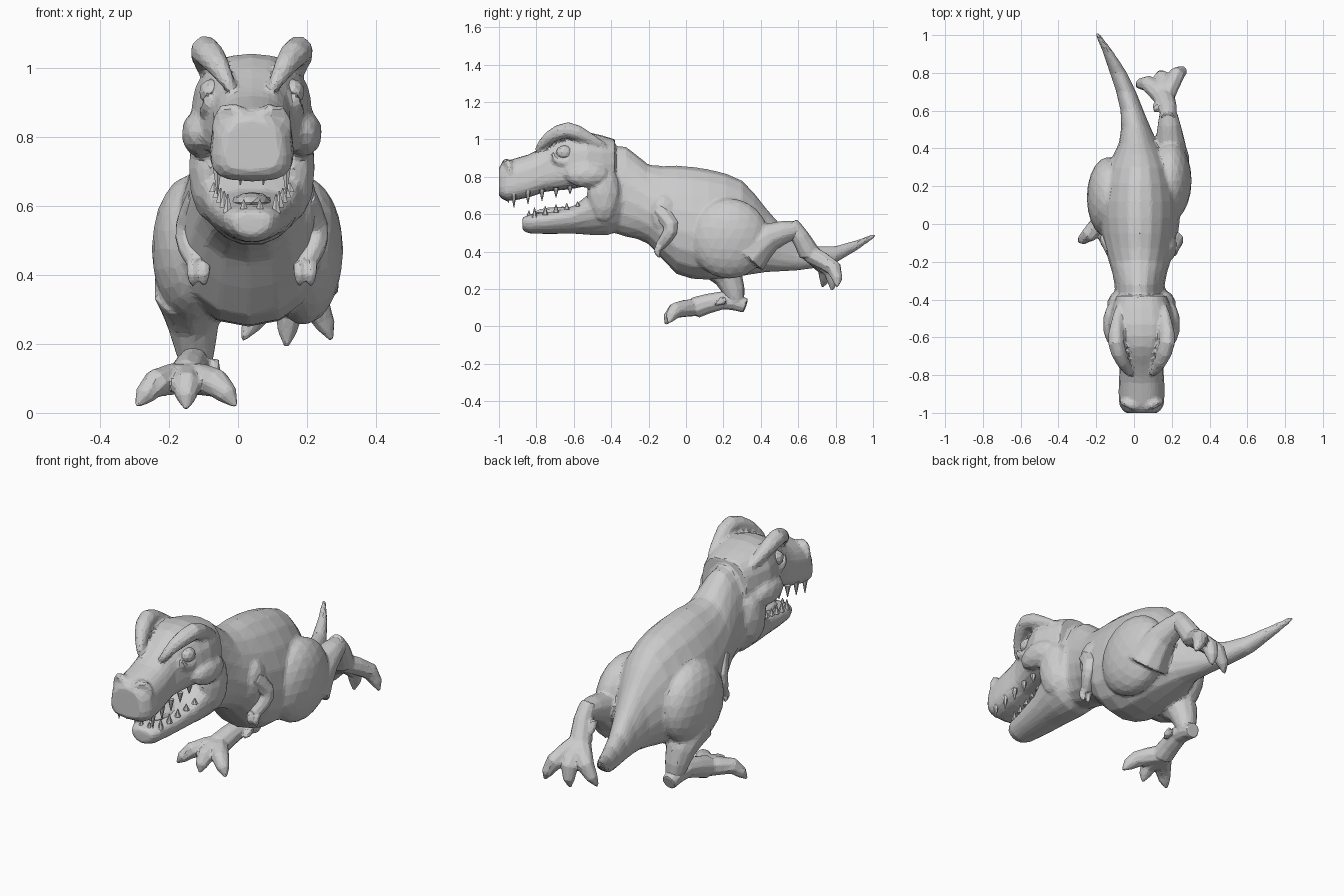
import bpy, bmesh, math
from mathutils import Vector, Matrix

cube = bpy.data.objects.get("Cube")
if cube:
    bpy.data.objects.remove(cube, do_unlink=True)

HEAD_X = 0.04
X_AXIS, Y_AXIS = Vector((1, 0, 0)), Vector((0, 1, 0))


def finish(name, bm):
    bmesh.ops.recalc_face_normals(bm, faces=bm.faces)
    mesh = bpy.data.meshes.new(name)
    bm.to_mesh(mesh)
    bm.free()
    obj = bpy.data.objects.new(name, mesh)
    bpy.context.collection.objects.link(obj)
    return obj


def fuse(name, parts, voxel, keep):
    """Melt overlapping parts into one skin with broad flat facets."""
    bm = bmesh.new()
    for part in parts:
        mesh = part.data
        bm.from_mesh(mesh)
        bpy.data.objects.remove(part, do_unlink=True)
        bpy.data.meshes.remove(mesh)
    obj = finish(name, bm)
    remesh = obj.modifiers.new("Skin", "REMESH")
    remesh.mode = "VOXEL"
    remesh.voxel_size = voxel
    soften = obj.modifiers.new("Soften", "SMOOTH")
    soften.iterations = 4
    facets = obj.modifiers.new("Facets", "DECIMATE")
    facets.ratio = keep


def spline(rows, steps=2):
    """Smooth curve through all rows, column by column."""
    rows = [Vector(row) for row in rows]
    last = len(rows) - 1
    result = []
    for i in range(last):
        before, start = rows[max(i - 1, 0)], rows[i]
        end, after = rows[i + 1], rows[min(i + 2, last)]
        for k in range(steps):
            t = k / steps
            leave, arrive = (end - before) / 2, (after - start) / 2
            bend = t * (1 - t)
            ease = t * t * (3 - 2 * t)
            result.append(start.lerp(end, ease) + leave * bend * (1 - t) - arrive * bend * t)
    return result + [rows[last]]


def loft(name, centres, widths, heights, sides, axis=None, power=1, pear=0):
    """Skin rounded rings; power squares them and pear narrows the top."""
    bm = bmesh.new()
    last = len(centres) - 1
    loops = []
    for i, centre in enumerate(centres):
        along = axis or (centres[min(i + 1, last)] - centres[max(i - 1, 0)]).normalized()
        side = (X_AXIS - along * along.x).normalized()
        up = side.cross(along)
        loop = []
        for k in range(sides):
            angle = math.tau * (k + 0.5) / sides
            c, s = math.cos(angle), math.sin(angle)
            u = math.copysign(abs(c) ** power, c) * (1 - pear * s)
            v = math.copysign(abs(s) ** power, s)
            loop.append(bm.verts.new(centre + side * u * widths[i] + up * v * heights[i]))
        loops.append(loop)
    for near, far in zip(loops, loops[1:]):
        for k in range(sides):
            n = (k + 1) % sides
            bm.faces.new((near[k], near[n], far[n], far[k]))
    bm.faces.new(loops[0])
    bm.faces.new(loops[-1])
    return finish(name, bm)


def hull(name, rows, middle, sides, power, pear):
    """Body of (y, top, bottom, half width) rows; middle gives x from y."""
    rows = spline(rows)
    centres = [Vector((middle(y), y, (top + bottom) / 2)) for y, top, bottom, w in rows]
    heights = [(top - bottom) / 2 for y, top, bottom, w in rows]
    return loft(name, centres, [row[3] for row in rows], heights, sides, Y_AXIS, power, pear)


def tube(name, points, radius, sides=8):
    centres = spline(points)
    radii = [radius(i / (len(centres) - 1)) for i in range(len(centres))]
    return loft(name, centres, radii, radii, sides)


# Thickness rules along a tube
def taper(start, end):
    return lambda t: start + (end - start) * t


def claw(size):
    return lambda t: size * (1.15 - t ** 3)


def spindle(size):
    return lambda t: size * (0.3 + 0.7 * math.sin(math.pi * t))


def ball(name, centre, size, detail=2):
    bm = bmesh.new()
    bmesh.ops.create_icosphere(bm, subdivisions=detail, radius=1)
    bm.transform(Matrix.Translation(centre) @ Matrix.Diagonal((*size, 1)))
    return finish(name, bm)


def tooth_row(name, front, back, length, count=5):
    """Teeth down both sides, shrinking backwards; negative points down."""
    bm = bmesh.new()
    front, back = Vector(front), Vector(back)
    roots = []
    for s in (-1, 1):
        for i in range(count):
            f = i / (count - 1)
            root = front.lerp(back, f)
            roots.append((HEAD_X + s * root.x, root.y, root.z, length * (1 - f / 2)))
        roots.append((HEAD_X + s * front.x / 3, front.y - 0.03, front.z, length * 0.7))
    for x, y, z, size in roots:
        spot = Matrix.Translation((x, y, z + size / 2))
        if size < 0:
            spot = spot @ Matrix.Rotation(math.pi, 4, "X")
        bmesh.ops.create_cone(bm, cap_ends=True, segments=6, radius1=0.016,
                              radius2=0.002, depth=abs(size), matrix=spot)
    return finish(name, bm)


def leg(side, thigh, shin, foot, reach, spread):
    """Make a foot with three toes and a dewclaw; return the upper leg parts."""
    reach, spread = Vector(reach), Vector(spread)
    parts = [tube("foot", foot, taper(0.04, 0.058), 10)]
    base = Vector(foot[-1])
    arch = reach.cross(X_AXIS)
    arch *= math.copysign(0.22, arch.z)
    for k in (-1, 0, 1):
        tip = base + reach * (1 - 0.1 * abs(k)) + spread * k
        parts.append(tube("toe", [base, base.lerp(tip, 0.6) + arch, tip], claw(0.042)))
    heel = Vector(foot[1])
    inward = X_AXIS * math.copysign(0.06, -thigh[0])
    parts.append(tube("dewclaw", [heel, heel + inward, heel + inward + reach * 0.3],
                      claw(0.024), 6))
    parts.append(tube("ankle", shin[1:], taper(0.055, 0.045), 10))
    fuse(side + "_foot", parts, 0.007, 0.12)
    return [ball("thigh", thigh, (0.115, 0.215, 0.215), 3),
            tube("shin", shin, taper(0.11, 0.045), 10)]


# Neck, torso and tail; the tail swings to the right
def spine(y):
    return 0.03 - 0.22 * (max(0, y - 0.3) / 0.7) ** 2


skin = [hull("trunk", [
    (-0.5, 0.97, 0.53, 0.13), (-0.32, 0.96, 0.48, 0.13), (-0.2, 0.865, 0.44, 0.16),
    (-0.05, 0.86, 0.28, 0.2), (0.12, 0.84, 0.25, 0.21), (0.3, 0.78, 0.27, 0.17),
    (0.43, 0.63, 0.29, 0.1), (0.6, 0.46, 0.3, 0.06), (0.8, 0.43, 0.34, 0.045),
    (1.01, 0.5, 0.475, 0.012)], spine, 18, 0.95, 0.2)]

# Skull with snout, and the open lower jaw
skin.append(hull("skull", [
    (-1, 0.85, 0.7, 0.08), (-0.96, 0.885, 0.67, 0.115), (-0.84, 0.92, 0.69, 0.118),
    (-0.75, 0.97, 0.72, 0.115), (-0.65, 1.03, 0.73, 0.14), (-0.53, 1.04, 0.75, 0.175),
    (-0.38, 1, 0.79, 0.13)], lambda y: HEAD_X, 18, 0.7, 0.2))
skin.append(hull("jaw", [
    (-0.875, 0.58, 0.52, 0.05), (-0.83, 0.6, 0.495, 0.08), (-0.6, 0.645, 0.495, 0.12),
    (-0.42, 0.79, 0.485, 0.16), (-0.34, 0.74, 0.53, 0.12)],
    lambda y: HEAD_X, 16, 0.85, -0.25))
ball("tongue", (HEAD_X, -0.66, 0.61), (0.06, 0.15, 0.03))
tooth_row("upper_teeth", (0.1, -0.92, 0.72), (0.105, -0.62, 0.75), -0.085)
tooth_row("lower_teeth", (0.07, -0.81, 0.58), (0.11, -0.58, 0.64), 0.055)

# Paired head details and small arms
for side, s in (("right", -1), ("left", 1)):
    def at(x, y, z):
        return HEAD_X + s * x, y, z

    def path(*points):
        return [at(*p) for p in points]

    skin.append(tube("brow", path((0.06, -0.8, 0.94), (0.1, -0.73, 1.01),
                (0.135, -0.63, 1.05), (0.13, -0.53, 1.01), (0.12, -0.43, 0.96)),
                spindle(0.045)))
    socket = [at(0.13, -0.65 - 0.065 * math.cos(a), 0.93 - 0.055 * math.sin(a))
              for a in (0, 0.8, 1.6, 2.4, math.pi)]
    skin.append(tube("socket", socket, spindle(0.024), 6))
    ball(side + "_eye", at(0.118, -0.65, 0.93), (0.035, 0.045, 0.038))
    skin.append(ball("cheek", at(0.15, -0.53, 0.81), (0.055, 0.12, 0.07)))
    skin.append(ball("jaw_muscle", at(0.12, -0.44, 0.71), (0.065, 0.09, 0.16)))
    skin.append(tube("nostril", path((0.02, -0.99, 0.8), (0.03, -0.97, 0.865),
                (0.08, -0.95, 0.875), (0.115, -0.94, 0.82)), spindle(0.024), 6))
    skin.append(ball("shoulder", at(0.14, -0.12, 0.6), (0.05, 0.075, 0.11)))
    wrist = Vector(at(0.155, -0.14, 0.43))
    arm = [tube("arm", path((0.14, -0.14, 0.62), (0.18, -0.08, 0.54),
                (0.18, -0.1, 0.48)) + [wrist], taper(0.052, 0.028))]
    for d in (-0.016, 0.016):
        start = wrist + X_AXIS * d * s
        arm.append(tube("claw", [start, start + Vector((0, -0.015, -0.03)),
                   start + Vector((0, 0, -0.065))], claw(0.018), 6))
    fuse(side + "_arm", arm, 0.006, 0.15)

# Right leg planted, left leg kicked back
skin += leg("right", (-0.135, 0.14, 0.475),
            [(-0.14, 0.14, 0.36), (-0.13, 0.23, 0.26), (-0.12, 0.27, 0.13)],
            [(-0.12, 0.32, 0.11), (-0.13, 0.2, 0.14), (-0.15, 0.05, 0.1)],
            (0, -0.16, -0.09), (0.145, 0, 0))
skin += leg("left", (0.19, 0.23, 0.47),
            [(0.19, 0.33, 0.37), (0.19, 0.45, 0.48), (0.18, 0.6, 0.52)],
            [(0.18, 0.56, 0.55), (0.18, 0.61, 0.48), (0.16, 0.66, 0.39)],
            (-0.02, 0.12, -0.2), (0.13, 0.04, 0))
fuse("body", skin, 0.01, 0.1)
